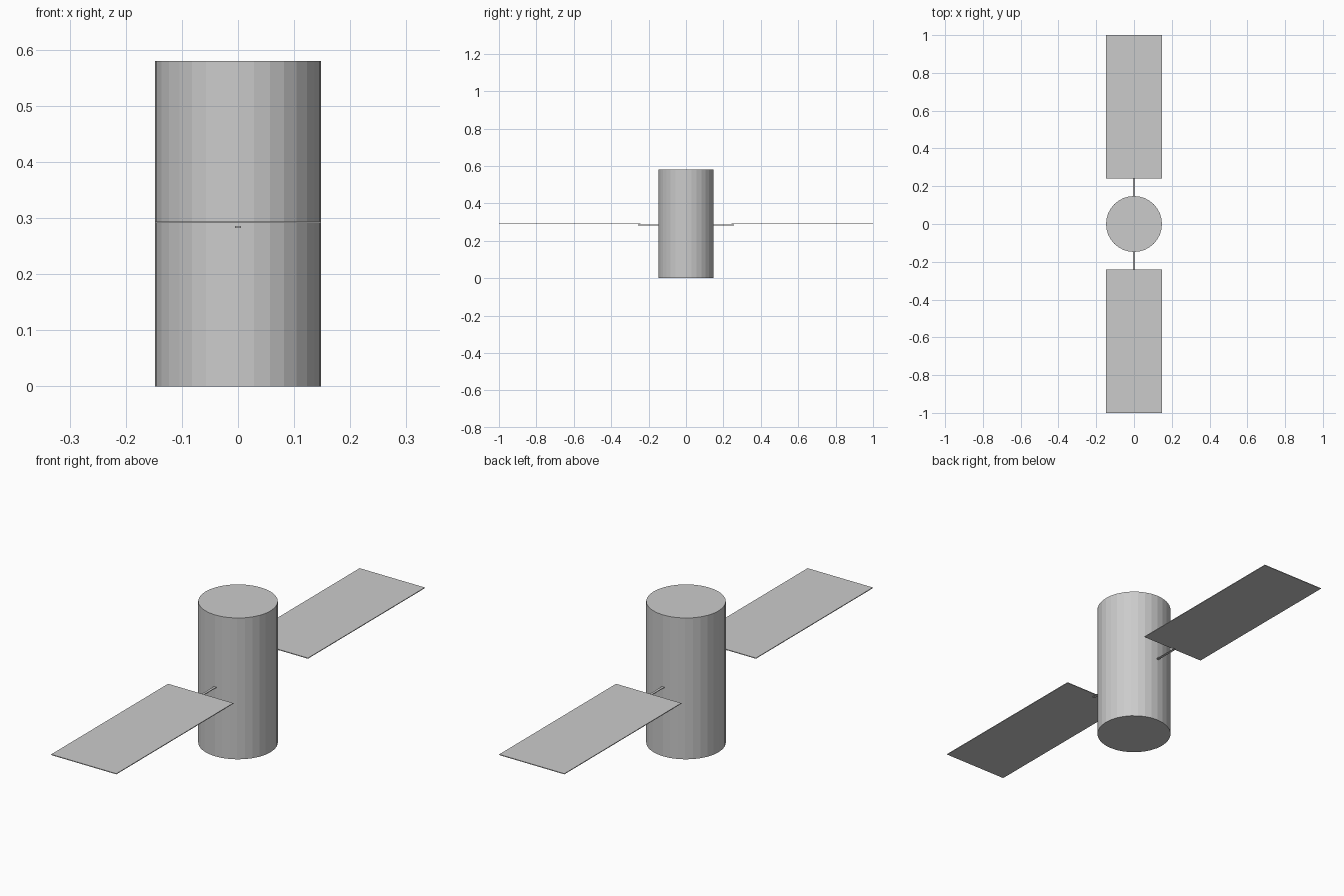
import bpy

if "Cube" in bpy.data.objects:
    bpy.data.objects.remove(bpy.data.objects["Cube"])

BODY_R, BODY_H = 0.148, 0.58


def box(name, lo, hi):
    """Box spanning two opposite corners."""
    bpy.ops.mesh.primitive_cube_add(size=1, location=[(a + b) / 2 for a, b in zip(lo, hi)])
    ob = bpy.context.object
    ob.name = name
    ob.scale = [b - a for a, b in zip(lo, hi)]
    bpy.ops.object.transform_apply(location=False, rotation=False, scale=True)
    return ob


# Faceted cylindrical body
bpy.ops.mesh.primitive_cylinder_add(vertices=32, radius=BODY_R, depth=BODY_H,
                                    location=(0, 0, BODY_H / 2))
bpy.context.object.name = "body"

# Thin strut running through the body under both panels
box("panel_strut", (-0.005, -0.256, 0.2825), (0.005, 0.256, 0.2855))

# Flat panels, one on each side
for name, y0, y1 in (("front_panel", -1.0, -0.242), ("back_panel", 0.242, 1.0)):
    box(name, (-0.148, y0, 0.291), (0.148, y1, 0.294))
